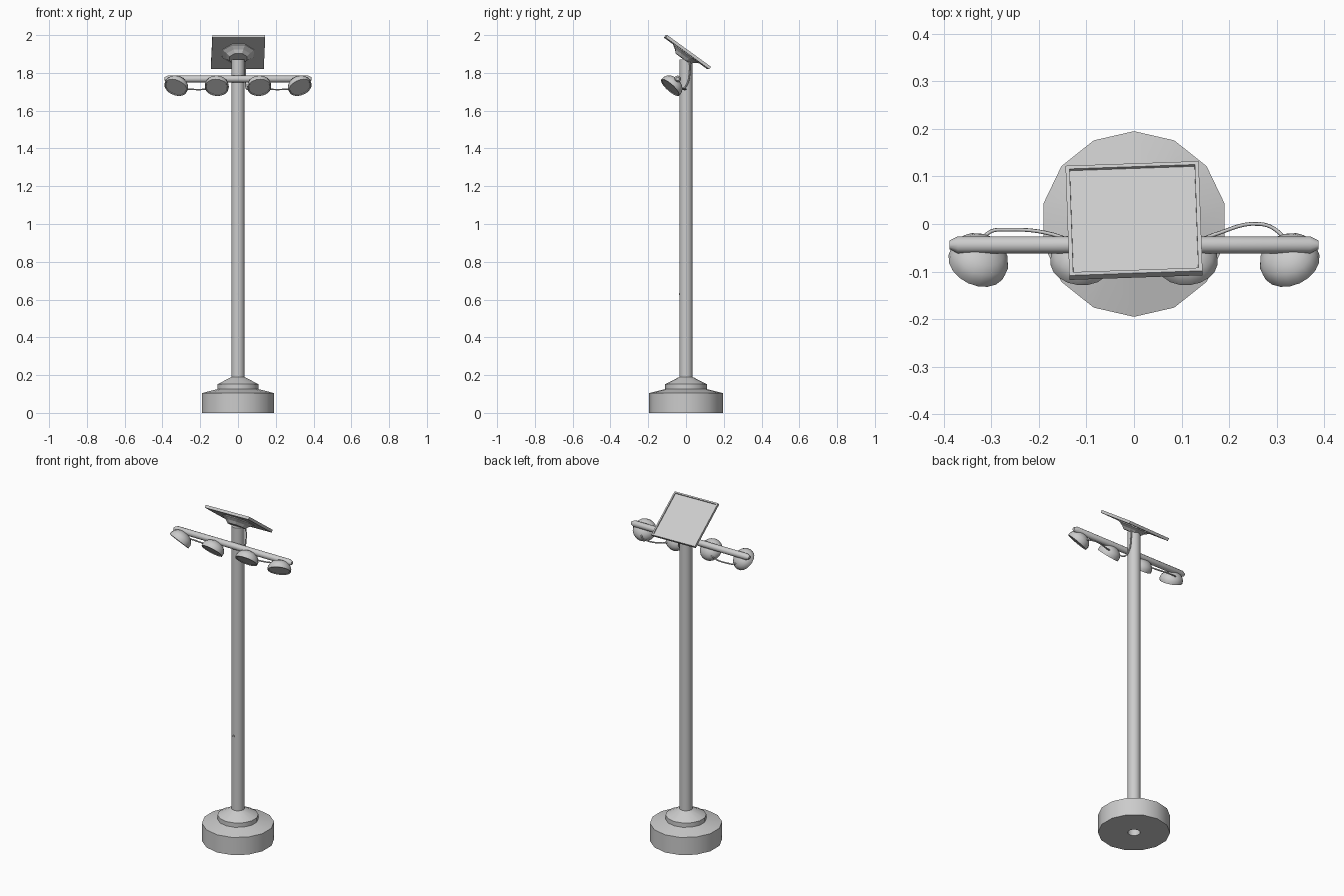
import bpy, bmesh, math
from mathutils import Matrix, Vector

if "Cube" in bpy.data.objects:
    bpy.data.objects.remove(bpy.data.objects["Cube"])

R = math.radians


def finish(name, bm, matrix=Matrix(), smooth=35):
    bmesh.ops.recalc_face_normals(bm, faces=bm.faces)
    me = bpy.data.meshes.new(name)
    bm.to_mesh(me)
    bm.free()
    ob = bpy.data.objects.new(name, me)
    bpy.context.collection.objects.link(ob)
    ob.matrix_world = matrix
    if smooth:
        bpy.ops.object.select_all(action='DESELECT')
        ob.select_set(True)
        bpy.context.view_layer.objects.active = ob
        bpy.ops.object.shade_smooth_by_angle(angle=R(smooth))
    return ob


def lathe(name, profile, sides, matrix=Matrix(), smooth=35):
    """Revolve (radius, z) points about z, first corner on the +y axis."""
    bm = bmesh.new()
    rings = []
    for r, z in profile:
        if r == 0:
            rings.append([bm.verts.new((0, 0, z))] * sides)
        else:
            rings.append([bm.verts.new((r * math.sin(2 * math.pi * i / sides),
                                        r * math.cos(2 * math.pi * i / sides), z))
                          for i in range(sides)])
    for a, b in zip(rings, rings[1:]):
        for i in range(sides):
            j = (i + 1) % sides
            bm.faces.new(list(dict.fromkeys((a[i], a[j], b[j], b[i]))))
    return finish(name, bm, matrix, smooth)


def cable(name, points, radius=0.004):
    cu = bpy.data.curves.new(name, 'CURVE')
    cu.dimensions = '3D'
    cu.bevel_depth = radius
    cu.bevel_resolution = 1
    cu.resolution_u = 6
    cu.use_fill_caps = True
    sp = cu.splines.new('BEZIER')
    sp.bezier_points.add(len(points) - 1)
    for bp, p in zip(sp.bezier_points, points):
        bp.co = p
        bp.handle_left_type = bp.handle_right_type = 'AUTO'
    ob = bpy.data.objects.new(name, cu)
    bpy.context.collection.objects.link(ob)
    return ob


# Concrete foot, open underneath where the pole passes
lathe("foot", [(0.033, 0), (0.195, 0), (0.195, 0.105), (0.11, 0.126)], 14, smooth=30)
# Pole collar
lathe("collar", [(0.11, 0.118), (0.11, 0.152), (0.042, 0.187), (0.034, 0.19)], 14, smooth=30)
# Pole
lathe("pole", [(0.035, 0.0), (0.035, 1.872), (0, 1.872)], 16)
# Small button on the pole
lathe("pole_button", [(0, 0), (0.006, 0), (0.006, 0.006), (0, 0.006)], 8,
      Matrix.Translation((-0.004, -0.032, 0.63)) @ Matrix.Rotation(R(90), 4, 'X'))

# Crossbar with tapered ends
lathe("crossbar", [(0, -0.388), (0.009, -0.388), (0.018, -0.37),
                   (0.018, 0.37), (0.009, 0.388), (0, 0.388)], 12,
      Matrix.Translation((0, -0.044, 1.768)) @ Matrix.Rotation(R(90), 4, 'Y'))

# Lamp heads: domed back, rim and recessed lens, splayed outwards
lamp_profile = [(0, 0.003), (0.056, 0.003), (0.058, 0), (0.063, 0), (0.064, 0.016),
                (0.058, 0.032), (0.044, 0.047), (0.024, 0.056), (0, 0.059)]
for label, side in (("left", -1), ("right", 1)):
    for pos, x, yaw in (("inner", 0.113, 6), ("outer", 0.33, 25)):
        m = (Matrix.Translation((side * x, -0.084, 1.722))
             @ Matrix.Rotation(R(side * yaw), 4, 'Z') @ Matrix.Rotation(R(-45), 4, 'X'))
        lathe(f"lamp_{label}_{pos}", lamp_profile, 18, m, 40)
    # Cable linking inner and outer lamp; the right one bows further back
    bow = 0.0 if side > 0 else -0.012
    cable(f"lamp_cable_{label}", [(side * 0.322, -0.045, 1.73), (side * 0.305, -0.018, 1.718),
                                  (side * 0.265, bow, 1.714), (side * 0.17, -0.022, 1.714),
                                  (side * 0.115, -0.045, 1.728)])
# Feed cable from the lamps up to the panel
cable("feed_cable", [(0.09, -0.045, 1.73), (0.05, -0.02, 1.712), (0.04, 0.008, 1.745),
                     (0.039, 0.02, 1.80), (0.036, 0.02, 1.88)])

# Solar panel: tilted slab with a raised frame
tilt = (Matrix.Translation((0, 0.012, 1.916)) @ Matrix.Rotation(R(2), 4, 'Z')
        @ Matrix.Rotation(R(-36), 4, 'X'))
bm = bmesh.new()
bmesh.ops.create_cube(bm, size=1, matrix=Matrix.Translation((0, 0, -0.008))
                      @ Matrix.Diagonal((0.28, 0.285, 0.016, 1)))
bm.faces.ensure_lookup_table()
top = max(bm.faces, key=lambda f: f.calc_center_median().z)
bmesh.ops.inset_region(bm, faces=[top], thickness=0.012)
lens = bmesh.ops.inset_region(bm, faces=[top], thickness=0.0005, depth=-0.006)
finish("solar_panel", bm, tilt, 0)

# Panel bracket: stepped block with clipped corners
eighth = Matrix.Rotation(R(22.5), 4, 'Z')
lathe("panel_bracket", [(0, -0.014), (0.09, -0.014), (0.09, -0.02), (0.066, -0.034),
                        (0.05, -0.05), (0, -0.05)], 8, tilt @ eighth, 0)
